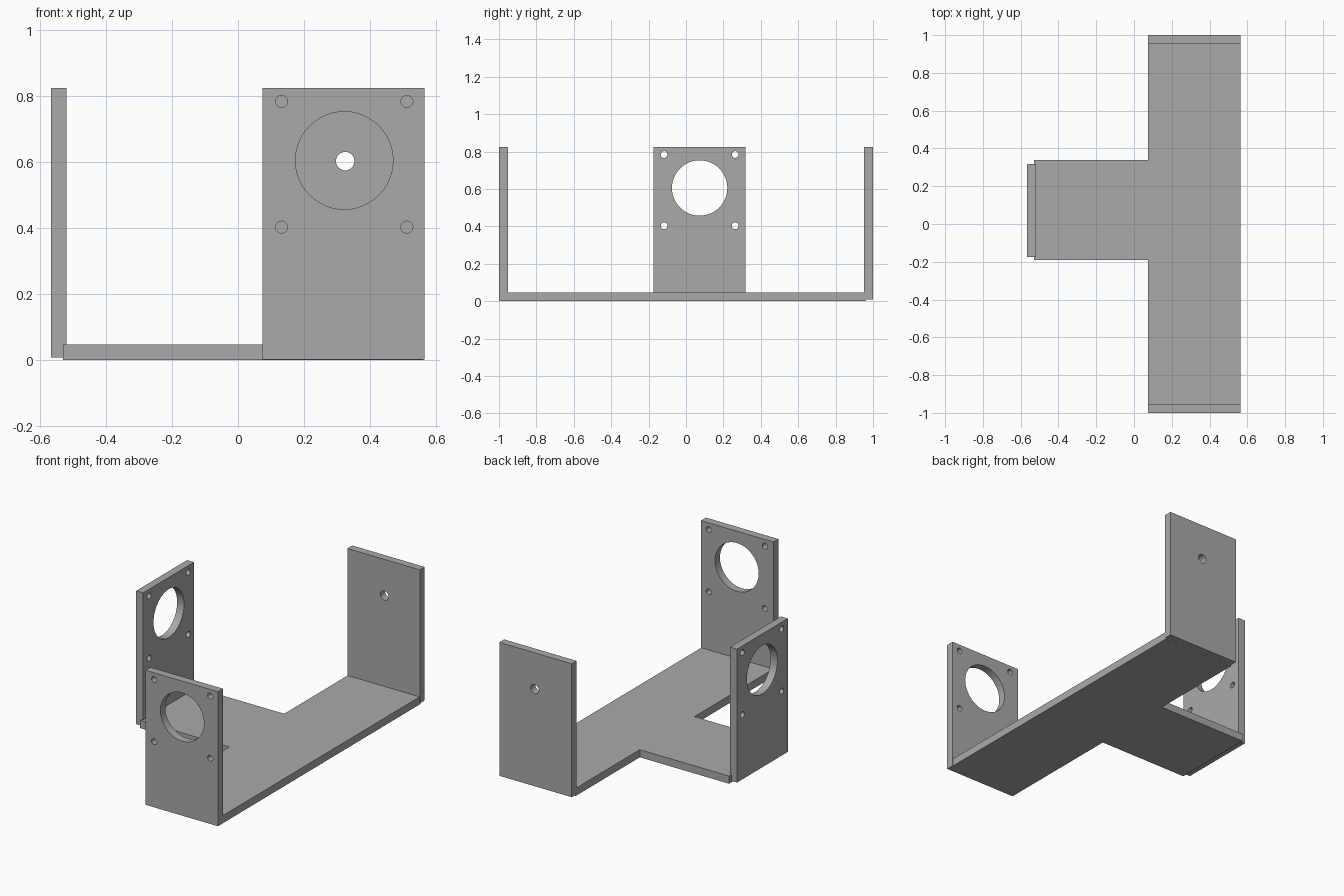
import bpy
import bmesh
from math import radians
from mathutils import Matrix, Vector

default = bpy.data.objects.get("Cube")
if default:
    bpy.data.objects.remove(default, do_unlink=True)

grey = bpy.data.materials.new("plain grey")
grey.use_nodes = True
COLOUR = (0.4, 0.4, 0.4, 1)
grey.diffuse_color = COLOUR
grey.node_tree.nodes["Principled BSDF"].inputs["Base Color"].default_value = COLOUR


def add_object(name, bm):
    bmesh.ops.recalc_face_normals(bm, faces=bm.faces)
    mesh = bpy.data.meshes.new(name)
    bm.to_mesh(mesh)
    bm.free()
    mesh.materials.append(grey)
    obj = bpy.data.objects.new(name, mesh)
    bpy.context.collection.objects.link(obj)
    return obj


def extruded(name, outline, z0, z1):
    bm = bmesh.new()
    face = bm.faces.new([bm.verts.new((x, y, z0)) for x, y in outline])
    side = bmesh.ops.extrude_face_region(bm, geom=[face])["geom"]
    verts = [v for v in side if isinstance(v, bmesh.types.BMVert)]
    bmesh.ops.translate(bm, verts=verts, vec=(0, 0, z1 - z0))
    return add_object(name, bm)


def panel(name, low, high, axis, holes):
    """Upright box drilled along axis; each hole is (across, height, radius)."""
    low, high = Vector(low), Vector(high)
    mid = (low + high) / 2
    bm = bmesh.new()
    bmesh.ops.create_cube(bm, size=1, matrix=Matrix.Translation(mid)
                          @ Matrix.Diagonal((*(high - low), 1)))
    plate = add_object(name, bm)

    turn = Matrix.Rotation(radians(90), 4, "Y" if axis == "x" else "X")
    bm = bmesh.new()
    for across, height, radius in holes:
        centre = (mid.x, across, height) if axis == "x" else (across, mid.y, height)
        bmesh.ops.create_cone(bm, cap_ends=True, segments=48, radius1=radius,
                              radius2=radius, depth=0.2,
                              matrix=Matrix.Translation(centre) @ turn)
    cutter = add_object(name + "_hole_cutter", bm)
    cutter.hide_render = True

    # Drill the holes, then discard the cutter
    drill = plate.modifiers.new("holes", "BOOLEAN")
    drill.operation = "DIFFERENCE"
    drill.solver = "EXACT"
    drill.object = cutter
    bpy.ops.object.select_all(action="DESELECT")
    bpy.context.view_layer.objects.active = plate
    plate.select_set(True)
    bpy.ops.object.modifier_apply(modifier=drill.name)
    bpy.data.objects.remove(cutter, do_unlink=True)
    bpy.ops.object.shade_smooth_by_angle(angle=radians(30))


def motor_holes(across):
    """Large bore with four screw holes around it."""
    screws = [(across + side, height, 0.018)
              for side in (-0.19, 0.19) for height in (0.403, 0.784)]
    return [(across, 0.605, 0.148)] + screws


# T-shaped floor
extruded("base_plate", [(0.075, -0.995), (0.563, -0.995), (0.563, 0.96),
                        (0.075, 0.96), (0.075, 0.34), (-0.53, 0.34),
                        (-0.53, -0.19), (0.075, -0.19)], 0, 0.047)

# Upright panels
panel("front_motor_panel", (0.074, -1, 0.001), (0.565, -0.952, 0.825), "y",
      motor_holes(0.32 + 0.002))
panel("side_motor_panel", (-0.567, -0.175, 0.008), (-0.52, 0.317, 0.825), "x",
      motor_holes(0.073))
panel("back_bearing_panel", (0.074, 0.953, 0.008), (0.565, 1, 0.825), "y",
      [(0.325, 0.603, 0.028)])
